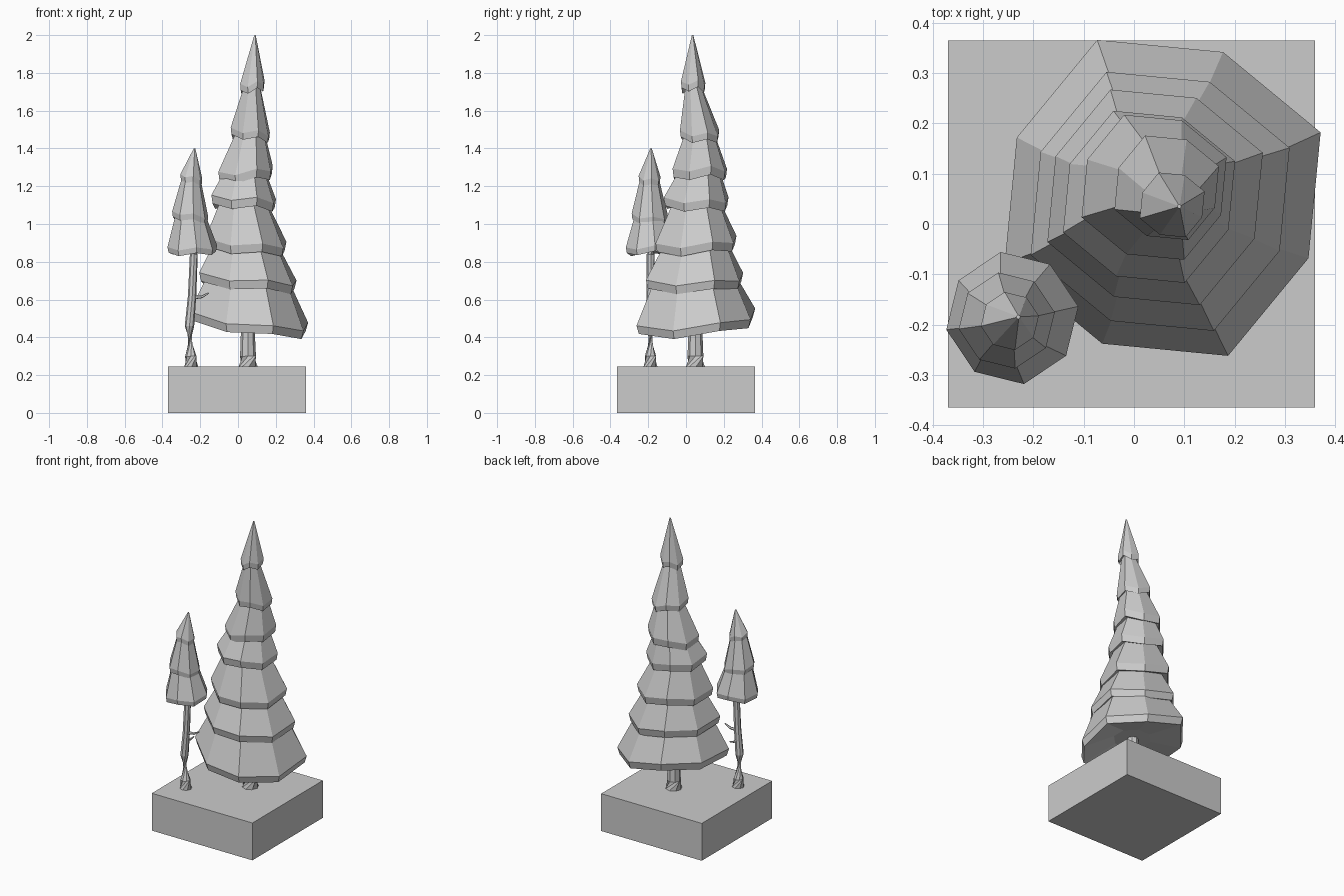
import bpy, bmesh, math
from math import radians, cos, sin
from mathutils import Vector

cube = bpy.data.objects.get("Cube")
if cube:
    bpy.data.objects.remove(cube, do_unlink=True)

SIDES = 8
grey = bpy.data.materials.new("plain_grey")
grey.use_nodes = True
grey.diffuse_color = (0.6, 0.6, 0.6, 1)
grey.node_tree.nodes["Principled BSDF"].inputs["Base Color"].default_value = (0.6, 0.6, 0.6, 1)


def finish(name, bm):
    bmesh.ops.recalc_face_normals(bm, faces=bm.faces)
    mesh = bpy.data.meshes.new(name)
    bm.to_mesh(mesh)
    bm.free()
    mesh.materials.append(grey)
    obj = bpy.data.objects.new(name, mesh)
    bpy.context.collection.objects.link(obj)
    return obj


def loft(name, rings):
    """Skin equal rings of points and cap both ends."""
    bm = bmesh.new()
    loops = [[bm.verts.new(p) for p in ring] for ring in rings]
    for a, b in zip(loops, loops[1:]):
        for i in range(len(a)):
            j = (i + 1) % len(a)
            bm.faces.new((a[i], a[j], b[j], b[i]))
    bm.faces.new(loops[0][::-1])
    bm.faces.new(loops[-1])
    return finish(name, bm)


def ring(x, y, z, r, turn, lobe=0.0, slope=0.0, low=0.0, wave=0.0):
    """Eight-sided ring, lobed and tilted down towards the angle low."""
    pts = []
    for i in range(SIDES):
        a = radians(turn + 360 / SIDES * i)
        sign = 1 if i % 2 == 0 else -1
        rr = r * (1 + lobe * sign)
        pts.append(Vector((x + rr * cos(a), y + rr * sin(a),
                           z - slope * rr * cos(a - radians(low)) + wave * sign)))
    return pts


def tier(name, lower, upper, lip, turn, lobe, slope, low, wave):
    """Skirt of foliage: hollow underside, thin upright lip, then a taper."""
    x, y, z, r = lower
    ux, uy, uz, ur = upper
    tilt = (slope, low, wave)
    loft(name, [
        ring(x, y, z + lip, r * 0.35, turn, 0),
        ring(x, y, z, r * 0.96, turn, lobe, *tilt),
        ring(x, y, z + lip, r, turn, lobe, *tilt),
        ring(ux, uy, uz, ur, turn, lobe / 2, slope / 2, low, 0),
    ])


def limb(name, path, sides=SIDES):
    """Tapered tube through points given as (x, y, z, radius)."""
    pts = [Vector(p[:3]) for p in path]
    rings = []
    for k, p in enumerate(pts):
        d = pts[min(k + 1, len(pts) - 1)] - pts[max(k - 1, 0)]
        if k == 0 and d.z > abs(d.x) + abs(d.y):
            d = Vector((0, 0, 1))
        q = d.to_track_quat('Z', 'Y')
        rings.append([p + q @ Vector((path[k][3] * cos(math.tau * i / sides),
                                      path[k][3] * sin(math.tau * i / sides), 0))
                      for i in range(sides)])
    loft(name, rings)


# Square ground block
bm = bmesh.new()
bmesh.ops.create_cube(bm, size=1)
for v in bm.verts:
    v.co = Vector((v.co.x * 0.73 - 0.005, v.co.y * 0.73, (v.co.z + 0.5) * 0.245))
finish("ground_block", bm)

# Large tree: tier = x, y, z, radius, top z, top radius, slope, low angle
large = [
    (.057, .052, .450, .327, .74, .215, .16, -35),
    (.052, .045, .665, .268, .92, .165, .10, -20),
    (.042, .053, .860, .223, 1.12, .130, .10, -40),
    (.030, .054, 1.085, .178, 1.30, .105, .06, 20),
    (.040, .073, 1.235, .150, 1.50, .075, .10, 200),
    (.065, .072, 1.450, .108, 1.74, .042, .12, 20),
    (.076, .038, 1.705, .067, 2.00, .004, .15, 180),
]
for i, (x, y, z, r, uz, ur, slope, low) in enumerate(large):
    nx, ny = large[i + 1][:2] if i < len(large) - 1 else (.09, .035)
    lip = 0.045 if i < 5 else 0.035
    tier(f"large_foliage_tier_{i + 1}", (x, y, z, r), (nx, ny, uz, ur), lip,
         22.5, 0.04, slope, low, 0.012)
limb("large_trunk", [(.054, .05, .24, .052), (.053, .05, .30, .042),
                     (.052, .05, .45, .036), (.05, .05, .75, .03)])

# Small tree
small = [
    (-.242, -.187, .845, .132, 1.06, .076, .06, 250),
    (-.253, -.192, 1.015, .096, 1.26, .045, .15, 20),
    (-.247, -.193, 1.215, .058, 1.40, .004, .2, 20),
]
for i, (x, y, z, r, uz, ur, slope, low) in enumerate(small):
    nx, ny = small[i + 1][:2] if i < len(small) - 1 else (-.23, -.185)
    tier(f"small_foliage_tier_{i + 1}", (x, y, z, r), (nx, ny, uz, ur), 0.03,
         10, 0.01, slope, low, 0.008)
limb("small_trunk", [(-.247, -.188, .24, .038), (-.25, -.188, .30, .030),
                     (-.257, -.188, .46, .025), (-.243, -.188, .62, .022),
                     (-.234, -.187, .84, .021), (-.235, -.187, 1.0, .018)])

# Bare twigs on the small trunk
limb("upper_twig", [(-.243, -.188, .61, .011), (-.19, -.185, .615, .008),
                    (-.155, -.183, .635, .004)], 5)
limb("lower_twig", [(-.248, -.188, .555, .010), (-.243, -.15, .55, .007),
                    (-.235, -.12, .56, .004)], 5)
